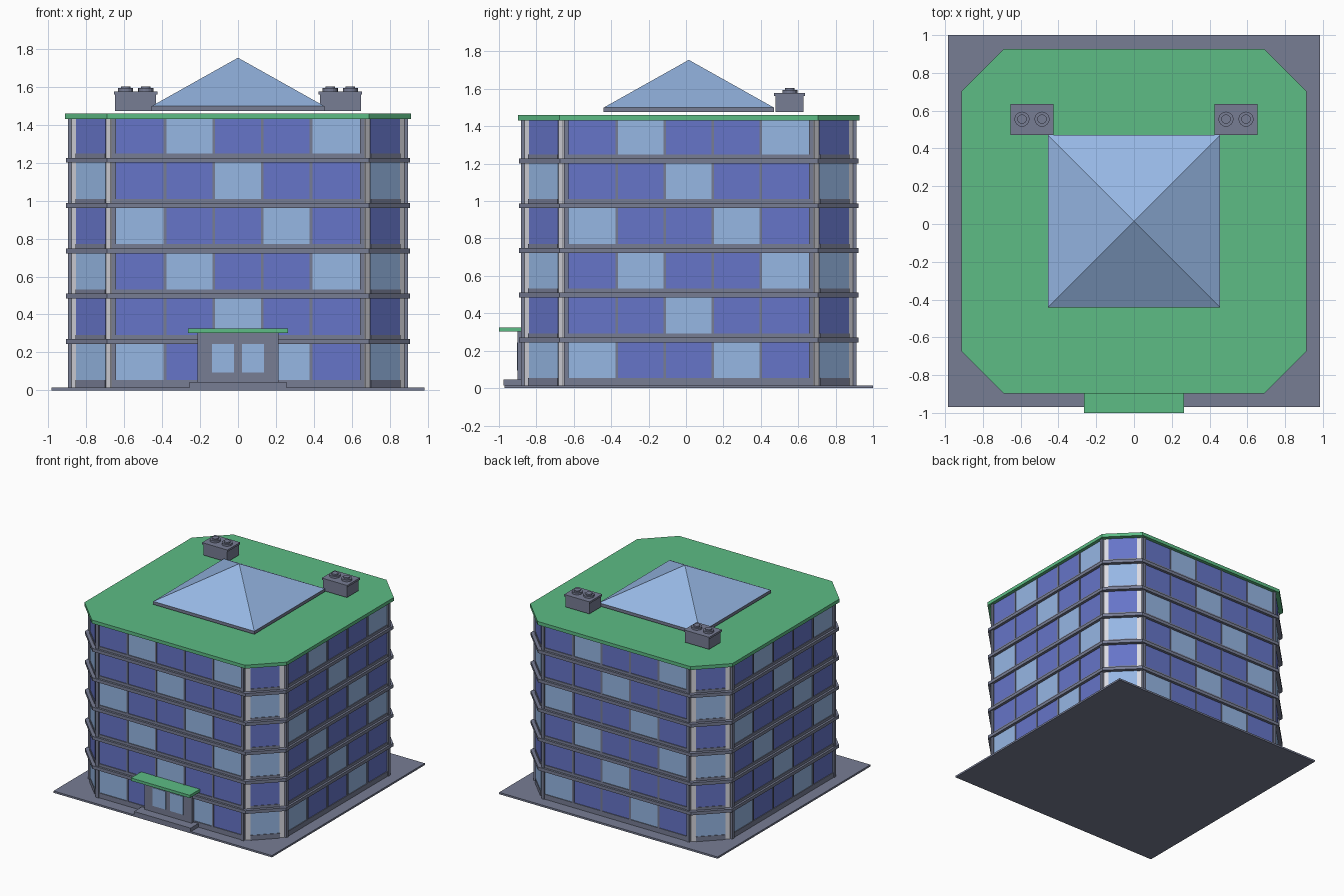
import bpy, bmesh, math
from mathutils import Matrix, Vector

cube = bpy.data.objects.get("Cube")
if cube:
    bpy.data.objects.remove(cube)


def material(name, rgb):
    linear = [(c / 255 / 12.92) if c < 10 else ((c / 255 + 0.055) / 1.055) ** 2.4 for c in rgb]
    m = bpy.data.materials.new(name)
    m.use_nodes = True
    m.diffuse_color = (*linear, 1)
    m.node_tree.nodes["Principled BSDF"].inputs["Base Color"].default_value = (*linear, 1)
    return m


GREY = material("slate grey", (119, 125, 148))
GREEN = material("roof green", (93, 188, 133))
DARK = material("deep blue glass", (102, 117, 200))
LIGHT = material("pale blue glass", (150, 183, 228))
PALE = material("pale concrete", (218, 218, 226))

CY = 0.015          # building centre along y
PITCH = 0.239       # floor height
FLOORS = 6
BASE_TOP = 0.015
ROOF_Z = 1.432
CENTRE = Matrix.Translation((0, CY, 0))
parts = {}


def part(name, mat):
    """Return the mesh under construction for a named part."""
    if name not in parts:
        parts[name] = (bmesh.new(), mat)
    return parts[name][0]


def box(name, mat, x, y, z, matrix=Matrix()):
    """Add a box given as (min, max) ranges."""
    size = Vector((x[1] - x[0], y[1] - y[0], z[1] - z[0]))
    mid = Vector((sum(x) / 2, sum(y) / 2, sum(z) / 2))
    bmesh.ops.create_cube(part(name, mat), size=1,
                          matrix=matrix @ Matrix.Translation(mid) @ Matrix.Diagonal((*size, 1)))


def octagon(name, mat, half, corner, z0, z1):
    """Add a square prism with chamfered corners."""
    bm = part(name, mat)
    ring = []
    for k in range(4):
        turn = Matrix.Rotation(k * math.pi / 2, 4, 'Z')
        for p in ((half, -corner, z0), (half, corner, z0)):
            ring.append(bm.verts.new(CENTRE @ turn @ Vector(p)))
    face = bm.faces.new(ring)
    top = bmesh.ops.extrude_face_region(bm, geom=[face])["geom"]
    bmesh.ops.translate(bm, vec=(0, 0, z1 - z0),
                        verts=[v for v in top if isinstance(v, bmesh.types.BMVert)])


def cone(name, mat, r1, r2, sides, depth, loc, turn=0):
    bmesh.ops.create_cone(part(name, mat), cap_ends=True, segments=sides, radius1=r1, radius2=r2,
                          depth=depth, matrix=Matrix.Translation(loc) @ Matrix.Rotation(turn, 4, 'Z'))


# Ground slab, core, floor slabs and roof
box("ground_slab", GREY, (-0.985, 0.985), (-0.97, 1.0), (0, BASE_TOP))
octagon("building_core", PALE, 0.878, 0.672, BASE_TOP, ROOF_Z)
for f in range(1, FLOORS):
    z = 0.006 + f * PITCH
    octagon("floor_slabs", GREY, 0.907, 0.69, z, z + 0.026)
octagon("roof", GREEN, 0.912, 0.69, ROOF_Z, 1.46)

# Facades: the same wall on all four sides, with one chamfered corner each
PATTERNS = ("LDDLD", "DDLDD", "DLDDL")
PANE = 0.257
EDGE = PANE * 2.5
CORNER_Y = -1.55 / math.sqrt(2)
for k in range(4):
    side = CENTRE @ Matrix.Rotation(k * math.pi / 2, 4, 'Z')
    corner = side @ Matrix.Rotation(math.pi / 4, 4, 'Z')
    for f in range(FLOORS):
        low = BASE_TOP if f == 0 else 0.032 + f * PITCH
        high = 0.006 + (f + 1) * PITCH if f < FLOORS - 1 else ROOF_Z
        sill = low + (0.04 if f == 0 else 0.022)
        # Five panes
        for i, c in enumerate(PATTERNS[f % 3]):
            x = -EDGE + i * PANE
            name, mat = ("pale_windows", LIGHT) if c == "L" else ("deep_windows", DARK)
            box(name, mat, (x, x + PANE), (-0.884, -0.877), (sill, high), side)
        # Sill, thin mullions and wider end posts
        box("sills", GREY, (-EDGE, EDGE), (-0.89, -0.87), (low, sill), side)
        for i in range(1, 5):
            x = -EDGE + i * PANE
            box("mullions", GREY, (x - 0.007, x + 0.007), (-0.89, -0.87), (low, high), side)
        for s in (-1, 1):
            box("end_posts", GREY, sorted((s * EDGE, s * 0.667)), (-0.896, -0.85), (low, high), side)
        # Corner window between pale piers
        name, mat = ("pale_windows", LIGHT) if f % 2 == 0 else ("deep_windows", DARK)
        box(name, mat, (-0.11, 0.11), (CORNER_Y - 0.004, CORNER_Y + 0.004), (sill, high), corner)
        box("corner_sills", GREY, (-0.11, 0.11), (CORNER_Y - 0.008, CORNER_Y + 0.004),
            (low, sill), corner)

# Entrance with two glass doors, canopy and step
box("entrance", GREY, (-0.213, 0.213), (-0.9, -0.8), (BASE_TOP, 0.302))
box("entrance_canopy", GREEN, (-0.265, 0.265), (-1.0, -0.86), (0.302, 0.325))
box("entrance_step", GREY, (-0.255, 0.255), (-0.975, -0.86), (BASE_TOP, 0.045))
for s in (-1, 1):
    box("entrance_doors", LIGHT, sorted((s * 0.02, s * 0.138)), (-0.904, -0.898), (0.095, 0.243))

# Glass pyramid skylight, on a curb just above the roof
box("skylight_curb", GREY, (-0.456, 0.456), (CY - 0.456, CY + 0.456), (1.475, 1.5))
cone("skylight", LIGHT, 0.455 * math.sqrt(2), 0, 4, 0.255, (0, CY, 1.6275), math.pi / 4)

# Rooftop ventilation units with twin fans
for s in (-1, 1):
    x = s * 0.54
    box("vent_units", GREY, (x - 0.108, x + 0.108), (0.478, 0.628), (1.475, 1.562))
    box("vent_lids", GREY, (x - 0.114, x + 0.114), (0.471, 0.636), (1.562, 1.578))
    for d in (-0.053, 0.053):
        cone("vent_fans", GREY, 0.04, 0.04, 16, 0.016, (x + d, 0.555, 1.586))
        cone("vent_fans", GREY, 0.025, 0.025, 16, 0.01, (x + d, 0.555, 1.599))

# Turn every part into an object
for name, (bm, mat) in parts.items():
    bmesh.ops.recalc_face_normals(bm, faces=bm.faces)
    mesh = bpy.data.meshes.new(name)
    bm.to_mesh(mesh)
    bm.free()
    mesh.materials.append(mat)
    bpy.context.scene.collection.objects.link(bpy.data.objects.new(name, mesh))
